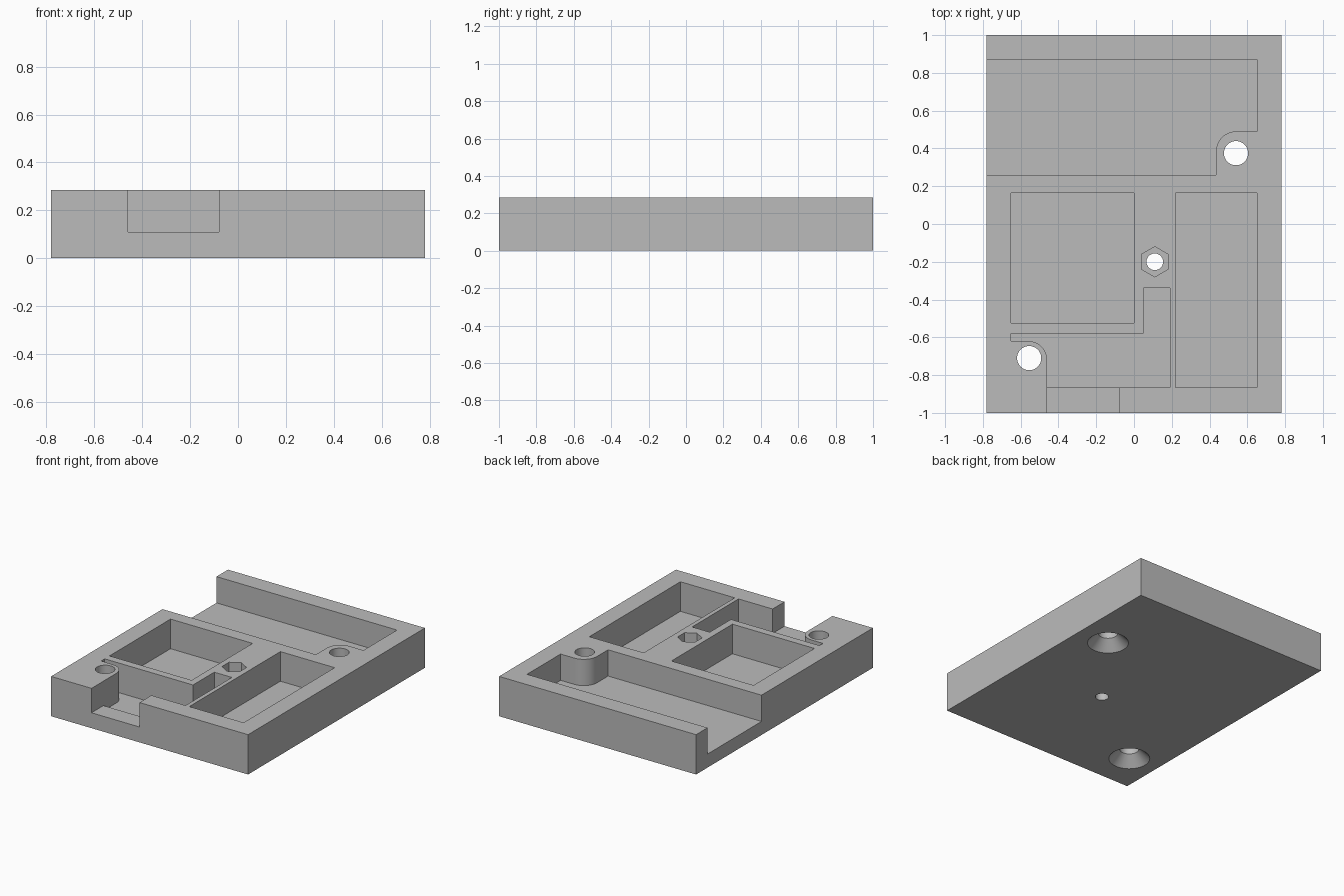
import bpy, bmesh, math
from mathutils import Vector

cube = bpy.data.objects.get("Cube")
if cube:
    bpy.data.objects.remove(cube, do_unlink=True)

TOP = 0.285
OVER = 0.1      # how far open cuts run past the block

grey = bpy.data.materials.new("matte grey")
grey.use_nodes = True
grey.diffuse_color = (0.5, 0.5, 0.5, 1)
grey.node_tree.nodes["Principled BSDF"].inputs["Base Color"].default_value = (0.5, 0.5, 0.5, 1)


def add_object(name, bm):
    bmesh.ops.recalc_face_normals(bm, faces=bm.faces)
    mesh = bpy.data.meshes.new(name)
    bm.to_mesh(mesh)
    bm.free()
    mesh.materials.append(grey)
    obj = bpy.data.objects.new(name, mesh)
    bpy.context.collection.objects.link(obj)
    return obj


def prism(name, outline, z0, z1):
    bm = bmesh.new()
    face = bm.faces.new([bm.verts.new((x, y, z0)) for x, y in outline])
    grown = bmesh.ops.extrude_face_region(bm, geom=[face])["geom"]
    up = [v for v in grown if isinstance(v, bmesh.types.BMVert)]
    bmesh.ops.translate(bm, verts=up, vec=(0, 0, z1 - z0))
    return add_object(name, bm)


def rect(x0, x1, y0, y1):
    return [(x0, y0), (x1, y0), (x1, y1), (x0, y1)]


def arc(cx, cy, r, start, end, steps):
    angles = [math.radians(start + (end - start) * i / steps) for i in range(steps + 1)]
    return [(cx + r * math.cos(a), cy + r * math.sin(a)) for a in angles]


def circle(cx, cy, r, sides, start=0):
    return arc(cx, cy, r, start, start + 360, sides)[:-1]


def countersunk_hole(name, cx, cy, r, wide):
    # revolved profile: wide mouth at the bottom, 45 degree cone, straight shaft
    bm = bmesh.new()
    slope = wide - r
    profile = [(wide + 0.02, -0.02), (r, slope), (r, TOP + OVER)]
    rings = [[bm.verts.new((x, y, z)) for x, y in circle(cx, cy, rad, 48)]
             for rad, z in profile]
    for low, high in zip(rings, rings[1:]):
        for i in range(48):
            j = (i + 1) % 48
            bm.faces.new((low[i], low[j], high[j], high[i]))
    bm.faces.new(rings[0])
    bm.faces.new(rings[-1])
    return add_object(name, bm)


# solid base block
block = prism("base_block", rect(-0.78, 0.78, -1, 1), 0, TOP)

# back channel, open at the side, wrapping round the rear screw boss
channel = [(-0.78 - OVER, 0.26), (0.435, 0.26)]
channel += arc(0.54, 0.385, 0.105, 180, 90, 12)
channel += [(0.65, 0.49), (0.65, 0.87), (-0.78 - OVER, 0.87)]

# stepped front pocket, wrapping round the front screw boss
stepped = [(-0.65, -0.58), (-0.65, -0.62)]
stepped += arc(-0.56, -0.72, 0.1, 90, 0, 12)
stepped += [(-0.46, -0.865), (0.19, -0.865), (0.19, -0.34), (0.05, -0.34), (0.05, -0.58)]

cutters = [
    prism("back_channel_cut", channel, 0.097, TOP + OVER),
    prism("left_pocket_cut", rect(-0.65, 0, -0.525, 0.165), 0.073, TOP + OVER),
    prism("right_pocket_cut", rect(0.22, 0.65, -0.865, 0.165), 0.073, TOP + OVER),
    prism("stepped_pocket_cut", stepped, 0.073, TOP + OVER),
    prism("front_notch_cut", rect(-0.46, -0.08, -1 - OVER, -0.8), 0.11, TOP + OVER),
    prism("nut_recess_cut", circle(0.11, -0.2, 0.08, 6, 30), 0.15, TOP + OVER),
    prism("bolt_hole_cut", circle(0.11, -0.2, 0.044, 32), -OVER, 0.2),
    countersunk_hole("rear_screw_cut", 0.54, 0.375, 0.064, 0.136),
    countersunk_hole("front_screw_cut", -0.555, -0.71, 0.064, 0.136),
]

# carve every pocket and hole out of the block
for cutter in cutters:
    cutter.hide_render = True
    mod = block.modifiers.new(cutter.name, "BOOLEAN")
    mod.operation = "DIFFERENCE"
    mod.solver = "EXACT"
    mod.object = cutter

# bake the cuts and drop the cutters
graph = bpy.context.evaluated_depsgraph_get()
carved = bpy.data.meshes.new_from_object(block.evaluated_get(graph))
block.modifiers.clear()
block.data = carved
for cutter in cutters:
    bpy.data.objects.remove(cutter, do_unlink=True)

# smooth the round walls, keep the machined edges crisp
bpy.ops.object.select_all(action="DESELECT")
block.select_set(True)
bpy.context.view_layer.objects.active = block
bpy.ops.object.shade_smooth_by_angle(angle=math.radians(25))
block.name = "carved_tray"
